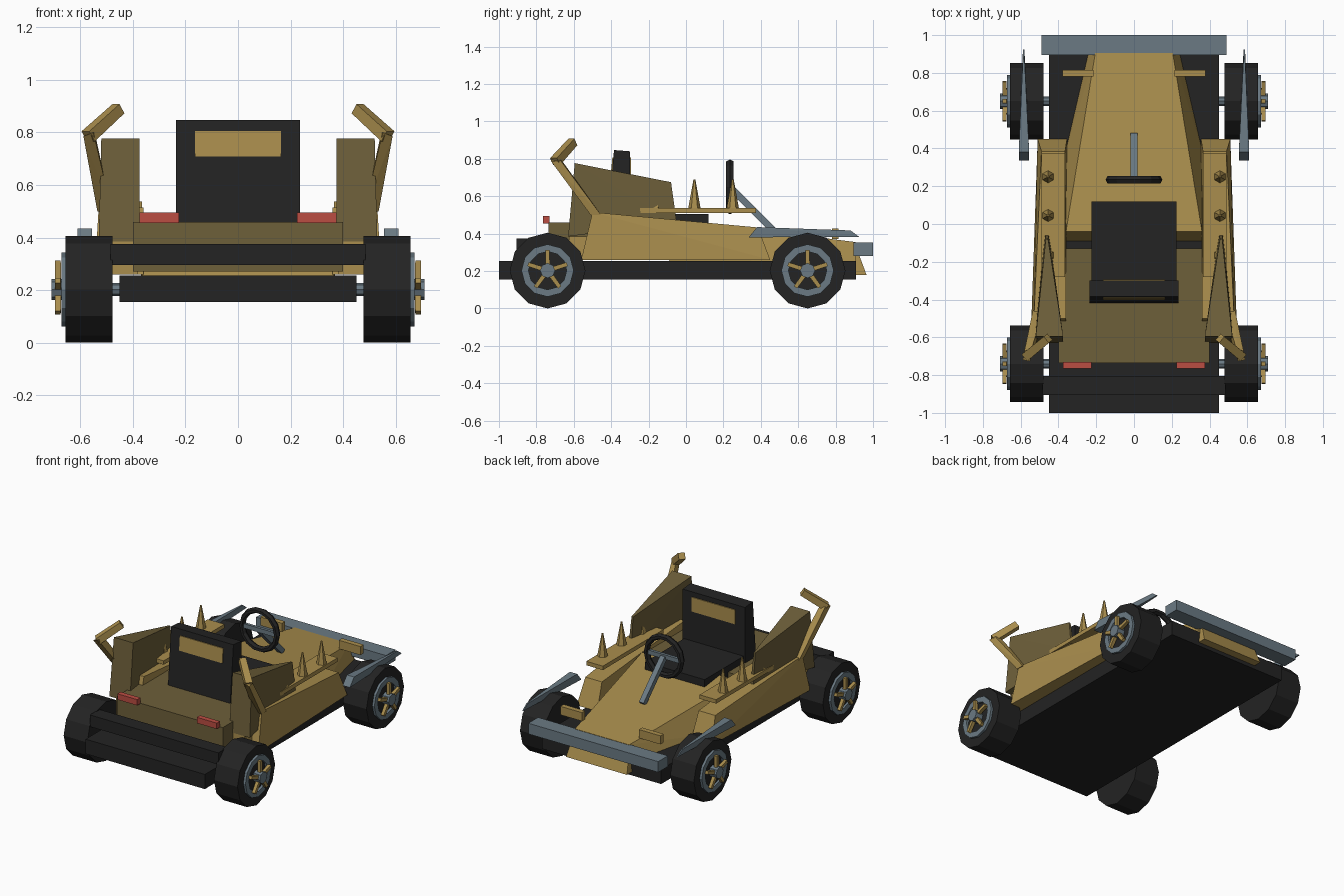
import bpy, bmesh, math
from mathutils import Vector, Matrix

if "Cube" in bpy.data.objects:
    bpy.data.objects.remove(bpy.data.objects["Cube"])

def mat(name, c):
    m = bpy.data.materials.new(name)
    m.diffuse_color = (*c, 1)
    m.use_nodes = True
    m.node_tree.nodes["Principled BSDF"].inputs["Base Color"].default_value = m.diffuse_color
    return m

GOLD = mat("gold", (0.40, 0.27, 0.075))
KHAKI = mat("dark_khaki", (0.155, 0.115, 0.042))
BLACK = mat("black", (0.017, 0.017, 0.017))
GREY = mat("steel_grey", (0.145, 0.195, 0.23))
RED = mat("red", (0.50, 0.075, 0.055))

def finish(bm, name, m):
    bmesh.ops.recalc_face_normals(bm, faces=bm.faces)
    me = bpy.data.meshes.new(name)
    bm.to_mesh(me)
    bm.free()
    me.materials.append(m)
    ob = bpy.data.objects.new(name, me)
    bpy.context.collection.objects.link(ob)
    return ob

def hull(name, m, pts):
    bm = bmesh.new()
    vs = [bm.verts.new(p) for p in pts]
    bmesh.ops.convex_hull(bm, input=vs)
    bmesh.ops.dissolve_limit(bm, angle_limit=0.01, verts=bm.verts, edges=bm.edges)
    return finish(bm, name, m)

def box(name, m, x, y, z):
    return hull(name, m, [(a, b, c) for a in x for b in y for c in z])

def rod(name, m, p, q, r1, r2, n, turn=0.0):
    p, q = Vector(p), Vector(q)
    bm = bmesh.new()
    rot = (q - p).to_track_quat('Z', 'Y').to_matrix().to_4x4()
    bmesh.ops.create_cone(bm, cap_ends=True, segments=n, radius1=r1, radius2=r2, depth=(q - p).length,
                          matrix=Matrix.Translation((p + q) / 2) @ rot @ Matrix.Rotation(turn, 4, 'Z'))
    return finish(bm, name, m)

def ring(name, m, centre, axis, profile, n):
    """Closed (radius, offset) profile swept round an axis."""
    bm = bmesh.new()
    rot = Vector(axis).to_track_quat('Z', 'Y').to_matrix().to_4x4()
    M = Matrix.Translation(centre) @ rot
    loops = [[bm.verts.new(M @ Vector((r * math.cos(a), r * math.sin(a), h))) for r, h in profile]
             for a in (2 * math.pi * i / n for i in range(n))]
    k = len(profile)
    for i in range(n):
        A, B = loops[i], loops[(i + 1) % n]
        for j in range(k):
            bm.faces.new((A[j], A[(j + 1) % k], B[(j + 1) % k], B[j]))
    return finish(bm, name, m)

# chassis, rear bar and front bumper
box("floor_pan", BLACK, (-.45, .45), (-1, .91), (.155, .255))
box("rear_bar", BLACK, (-.485, .485), (-.905, -.805), (.295, .375))
box("front_bumper", GREY, (-.49, .49), (.895, 1.0), (.28, .353))

# rear deck and hood
box("rear_deck", KHAKI, (-.4, .4), (-.735, -.13), (.27, .46))
hull("hood", GOLD, [(s * x, y, z) for s in (-1, 1) for x, y, z in (
    (.36, -.04, .475), (.205, .905, .355), (.365, -.09, .255), (.37, .35, .255), (.24, .91, .255))])
hull("nose", GOLD, [(s * x, y, z) for s in (-1, 1) for x, y, z in (
    (.205, .90, .355), (.23, .965, .18), (.23, .905, .18), (.21, .88, .355))])

# seat with head panel
box("seat_cushion", BLACK, (-.225, .225), (-.33, .12), (.40, .505))
hull("seat_back", BLACK, [(s * .235, y, z) for s in (-1, 1) for y, z in (
    (-.42, .45), (-.385, .847), (-.30, .84), (-.30, .45))])
hull("seat_panel", GOLD, [(s * .163, y, z) for s in (-1, 1) for y, z in (
    (-.403, .708), (-.394, .806), (-.294, .806), (-.294, .708))])

# steering
ring("steering_wheel", BLACK, (0, .235, .65), (0, 1, 0),
     [(.15, 0), (.14, .02), (.122, .02), (.112, 0), (.122, -.02), (.14, -.02)], 14)
box("steering_crossbar", GREY, (-.12, .12), (.225, .245), (.635, .665))
rod("steering_column", GREY, (0, .24, .645), (0, .47, .415), .025, .025, 4, math.pi / 4)

for s, side in ((1, "right"), (-1, "left")):
    def P(*pts):
        return [(s * x, y, z) for x, y, z in pts]

    # side pod
    hull("side_pod_" + side, GOLD, P(
        (.36, -.50, .515), (.53, -.50, .515), (.36, -.56, .26), (.545, -.56, .26),
        (.365, .385, .433), (.49, .385, .433), (.355, .45, .26), (.51, .45, .26)))
    box("pod_tail_" + side, GOLD, (s * .38, s * .485), (-.625, -.5), (.26, .385))
    # rear fin
    hull("rear_fin_" + side, KHAKI, P(
        (.375, -.595, .777), (.52, -.595, .777), (.375, -.63, .385), (.53, -.63, .385),
        (.455, -.08, .675), (.467, -.08, .675), (.45, -.05, .46), (.472, -.05, .46)))
    # bent horn above the fin
    hull("horn_strut_" + side, GOLD, P(
        (.48, -.51, .50), (.535, -.51, .50), (.48, -.455, .50), (.535, -.455, .50),
        (.55, -.725, .80), (.588, -.72, .785), (.545, -.67, .80), (.58, -.67, .79)))
    rod("horn_tip_" + side, GOLD, (s * .57, -.70, .785), (s * .455, -.605, .89), .033, .03, 4, math.pi / 4)
    # spiked rail
    box("spike_rail_" + side, GOLD, (s * .365, s * .49), (-.28, .375), (.51, .537))
    for i, (y, top) in enumerate(((.25, .69), (.045, .69), (-.165, .645))):
        rod(f"spike_{side}_{i}", GOLD, (s * .455, y, .53), (s * .455, y, top), .034, .005, 6)
    # front fender blade
    hull("front_fender_" + side, GREY, P(
        (.555, .335, .38), (.61, .335, .38), (.555, .38, .435), (.61, .38, .435),
        (.58, .88, .417), (.588, .88, .417), (.58, .925, .383), (.588, .925, .383)))
    # lights
    box("head_light_" + side, GOLD, (s * .215, s * .378), (.78, .815), (.37, .428))
    box("tail_light_" + side, RED, (s * .225, s * .375), (-.765, -.73), (.455, .495))

    # wheels
    for y, end in ((-.74, "rear"), (.65, "front")):
        tag = f"{end}_{side}"
        c = .2025
        rod("axle_" + tag, GREY, (s * .40, y, c), (s * .50, y, c), .025, .025, 8)
        rod("tyre_" + tag, BLACK, (s * .478, y, c), (s * .656, y, c), .2025, .2025, 12)
        ring("rim_" + tag, GREY, (s * .66, y, c), (1, 0, 0),
             [(.14, -.012), (.14, .012), (.102, .012), (.102, -.012)], 12)
        rod("hub_" + tag, GREY, (s * .65, y, c), (s * .71, y, c), .04, .04, 8)
        for i in range(5):
            a = math.pi / 2 + i * 2 * math.pi / 5
            d = Vector((0, math.cos(a), math.sin(a)))
            o = Vector((s * .685, y, c))
            rod(f"spoke_{tag}_{i}", GOLD, o + d * .03, o + d * .11, .017, .015, 4, math.pi / 4)
